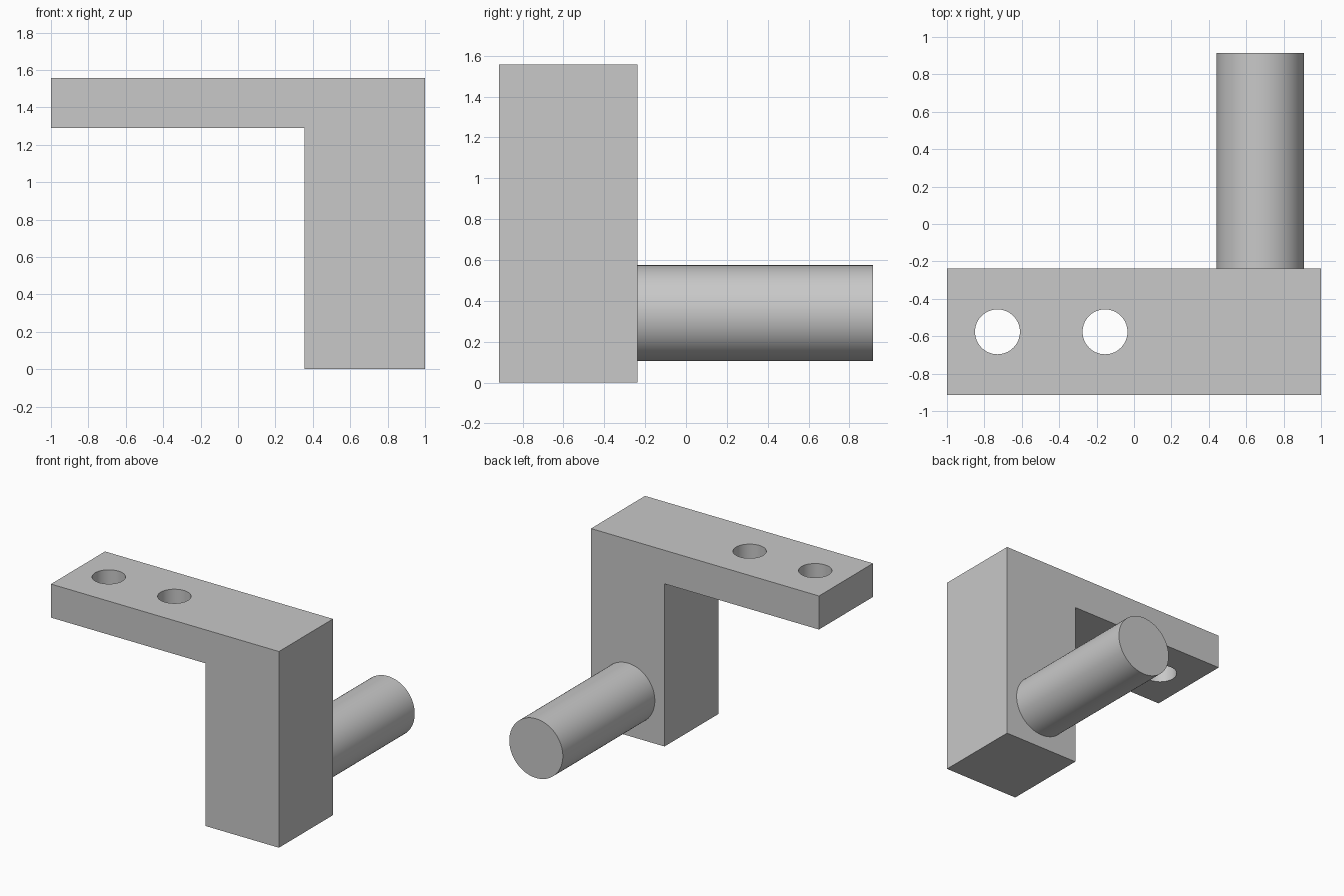
import bpy, bmesh, math
from mathutils import Vector

default = bpy.data.objects.get("Cube")
if default:
    bpy.data.objects.remove(default, do_unlink=True)

GREY = (0.58, 0.58, 0.58, 1.0)
grey = bpy.data.materials.new("plain_grey")
grey.use_nodes = True
grey.diffuse_color = GREY
grey.node_tree.nodes["Principled BSDF"].inputs["Base Color"].default_value = GREY

FRONT, BACK, PIN_END = -0.915, -0.238, 0.915
TOP, ARM_BOTTOM, LEG_SIDE = 1.556, 1.29, 0.355


def smooth(obj):
    bpy.ops.object.select_all(action="DESELECT")
    obj.select_set(True)
    bpy.context.view_layer.objects.active = obj
    bpy.ops.object.shade_smooth_by_angle(angle=math.radians(30))


def cylinder(name, radius, depth, location, rotation=(0, 0, 0)):
    bpy.ops.mesh.primitive_cylinder_add(vertices=96, radius=radius, depth=depth,
                                        location=location, rotation=rotation)
    obj = bpy.context.object
    obj.name = name
    obj.data.materials.append(grey)
    return obj


# L-shaped bracket: side profile extruded from front to back
profile = [(-1, ARM_BOTTOM), (LEG_SIDE, ARM_BOTTOM), (LEG_SIDE, 0),
           (1, 0), (1, TOP), (-1, TOP)]
bm = bmesh.new()
face = bm.faces.new([bm.verts.new((x, FRONT, z)) for x, z in profile])
extruded = bmesh.ops.extrude_face_region(bm, geom=[face])["geom"]
bmesh.ops.translate(bm, vec=Vector((0, BACK - FRONT, 0)),
                    verts=[v for v in extruded if isinstance(v, bmesh.types.BMVert)])
bmesh.ops.recalc_face_normals(bm, faces=bm.faces)
mesh = bpy.data.meshes.new("bracket")
bm.to_mesh(mesh)
bm.free()
mesh.materials.append(grey)
bracket = bpy.data.objects.new("bracket", mesh)
bpy.context.collection.objects.link(bracket)

# Two bolt holes through the arm
cutters = []
for x in (-0.73, -0.155):
    cutter = cylinder("hole_cutter", 0.12, 0.6, (x, (FRONT + BACK) / 2, (TOP + ARM_BOTTOM) / 2))
    cutter.hide_render = True
    cutters.append(cutter)
    cut = bracket.modifiers.new("bolt_hole", "BOOLEAN")
    cut.operation = "DIFFERENCE"
    cut.solver = "EXACT"
    cut.object = cutter

# Bake the holes, then drop the cutters
bpy.ops.object.select_all(action="DESELECT")
bpy.context.view_layer.objects.active = bracket
bracket.select_set(True)
for name in [m.name for m in bracket.modifiers]:
    bpy.ops.object.modifier_apply(modifier=name)
for cutter in cutters:
    bpy.data.objects.remove(cutter, do_unlink=True)
smooth(bracket)

# Round pin standing out of the back of the leg
pin = cylinder("pin", 0.235, PIN_END - BACK, (0.675, (PIN_END + BACK) / 2, 0.34),
               (math.radians(90), 0, 0))
smooth(pin)
